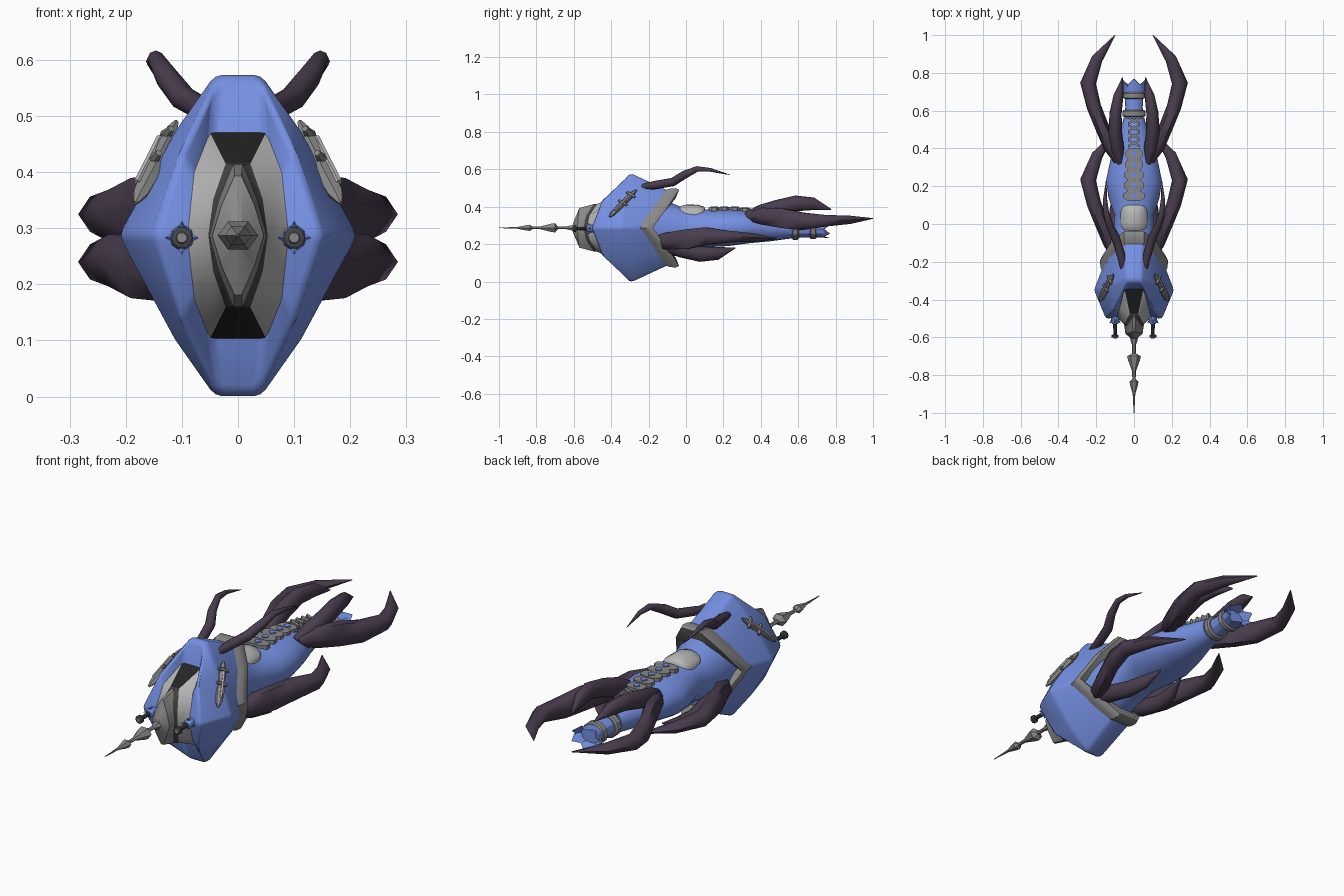
import bpy, bmesh, math
from mathutils import Vector

if "Cube" in bpy.data.objects:
    bpy.data.objects.remove(bpy.data.objects["Cube"])

def mat(name, r, g, b):
    m = bpy.data.materials.new(name)
    m.diffuse_color = (r, g, b, 1)
    m.use_nodes = True
    m.node_tree.nodes["Principled BSDF"].inputs["Base Color"].default_value = m.diffuse_color
    return m

BLUE = mat("blue_shell", .18, .28, .77)
PURPLE = mat("dark_purple", .068, .047, .077)
GREY = mat("mid_grey", .25, .25, .25)
LIGHT = mat("light_grey", .47, .47, .47)
BLACK = mat("near_black", .018, .018, .018)
DARK = mat("dark_grey", .06, .06, .06)
MID = .287  # height of the body axis

def finish(name, bm, mats, mirror=False, angle=35):
    bmesh.ops.recalc_face_normals(bm, faces=bm.faces[:])
    me = bpy.data.meshes.new(name)
    bm.to_mesh(me)
    bm.free()
    for m in mats:
        me.materials.append(m)
    ob = bpy.data.objects.new(name, me)
    bpy.context.collection.objects.link(ob)
    if mirror:
        ob.modifiers.new("mirror", 'MIRROR')
    bpy.ops.object.select_all(action='DESELECT')
    ob.select_set(True)
    bpy.context.view_layer.objects.active = ob
    if angle:
        bpy.ops.object.shade_smooth_by_angle(angle=math.radians(angle))
    return ob

def loft(name, rings, mats, rule=None, caps=True, closed=False, mirror=False, angle=35):
    """Skin a list of rings; rule(ring, side) picks the material slot."""
    bm = bmesh.new()
    vs = [[bm.verts.new(p) for p in r] for r in rings]
    n = len(rings[0])
    for i in range(len(vs) if closed else len(vs) - 1):
        a, b = vs[i], vs[(i + 1) % len(vs)]
        for j in range(n):
            k = (j + 1) % n
            f = bm.faces.new((a[j], a[k], b[k], b[j]))
            f.material_index = rule(i, j) if rule else 0
    if caps and not closed:
        bm.faces.new(vs[0])
        bm.faces.new(vs[-1])
    return finish(name, bm, mats, mirror, angle)

def sym(quarter):
    """Ring from upper right points (x, height above axis, y), last one on the axis."""
    q = [(x, y, MID + h) for x, h, y in quarter]
    half = q + [(x, y, 2 * MID - z) for x, y, z in q[-2::-1]]
    return half + [(-x, y, z) for x, y, z in reversed(half)]

def scaled(quarter, s, dy):
    return [(x * s, h * s, y + dy) for x, h, y in quarter]

def ellipse(y, rx, z0, z1, n=20):
    c, r = (z0 + z1) / 2, (z1 - z0) / 2
    return [(rx * math.cos(t), y, c + r * math.sin(t))
            for t in (2 * math.pi * i / n for i in range(n))]

def tube(name, pts, m, mirror=True, n=8, angle=50):
    """Tapered limb along (x, y, z, side radius, up radius) points."""
    P = [Vector(p[:3]) for p in pts]
    rings = []
    for i, p in enumerate(P):
        t = (P[min(i + 1, len(P) - 1)] - P[max(i - 1, 0)]).normalized()
        s = t.cross(Vector((0, 0, 1))).normalized()
        u = s.cross(t)
        rings.append([p + s * pts[i][3] * math.cos(a) + u * pts[i][4] * math.sin(a)
                      for a in (2 * math.pi * k / n for k in range(n))])
    return loft(name, rings, [m], mirror=mirror, angle=angle)

def lathe(name, prof, m, x=0, z=MID, n=10, flat=1, mirror=False):
    rings = [[(x + r * math.cos(a), y, z + flat * r * math.sin(a))
              for a in (2 * math.pi * k / n for k in range(n))] for y, r in prof]
    return loft(name, rings, [m], mirror=mirror, angle=30)

# Faceted head shell with softened edges, open at the front
rim = [(.05, .184, -.345), (.078, .113, -.45), (.09, 0, -.495)]
brow = [(.037, .278, -.315), (.102, .145, -.455), (.15, 0, -.505)]
wide = [(.042, .289, -.29), (.113, .187, -.32), (.215, 0, -.35)]
collar = [(.05, .198, -.115), (.115, .115, -.17), (.168, 0, -.255)]
shell = [sym(rim), sym(brow), sym(wide), sym(scaled(collar, .98, .03))]
head = loft("head_shell", shell, [BLUE], caps=False, angle=60)
bev = head.modifiers.new("soft_edges", 'BEVEL')
bev.width, bev.segments, bev.angle_limit = .012, 2, math.radians(20)

# Nose: light cheeks, black slots above and below, dark border and grey lens
lens_back = [(.022, .128, -.475), (.044, .065, -.515), (.053, 0, -.53)]
lens_edge = [(.008, .126, -.495), (.033, .064, -.535), (.050, 0, -.548)]
lens_front = [(.006, .106, -.57), (.029, .055, -.577), (.046, 0, -.58)]
lens_tip = [(.004, .035, -.60), (.008, .02, -.605), (.012, 0, -.61)]
def nose_rule(i, j):
    if i == 0:
        return 1 if j in (4, 9) else 0
    return 2 if i == 1 else 3
loft("nose", [sym(q) for q in (rim, lens_back, lens_edge, lens_front, lens_tip, scaled(lens_tip, .02, -.01))],
     [LIGHT, BLACK, DARK, GREY], nose_rule, caps=False, angle=40)

# Barbed spike
lathe("nose_spike", [(-.58, .024), (-.62, .018), (-.64, .010), (-.685, .010), (-.70, .036),
                     (-.72, .032), (-.78, .010), (-.82, .009), (-.835, .024), (-.855, .02),
                     (-.90, .007), (-1.0, .002)], GREY, n=6, flat=.8)

# Chevron collar with a ridge
loft("collar", [sym(scaled(collar, s, d)) for s, d in
                ((.93, .0), (1.0, -.005), (1.06, .03), (1.07, .062), (1.03, .078), (.80, .06))],
     [GREY], closed=True, angle=30)

# Tapering body: y, half width, bottom, top
BODY = [(-.20, .13, .13, .45), (-.10, .125, .14, .43), (-.03, .108, .16, .40),
        (.05, .105, .18, .385), (.14, .135, .185, .385), (.23, .148, .19, .388),
        (.34, .125, .205, .38), (.45, .085, .215, .36), (.56, .055, .23, .34)]
loft("body", [ellipse(*b) for b in BODY], [BLUE], angle=50)

def top(y):
    for a, b in zip(BODY, BODY[1:]):
        if a[0] <= y <= b[0]:
            return a[3] + (b[3] - a[3]) * (y - a[0]) / (b[0] - a[0])
    return BODY[-1][3]

# Tail tube with a jagged flared mouth
tail = [ellipse(y, r, .28 - h, .28 + h, 12) for y, r, h in
        ((.55, .05, .05), (.62, .046, .045), (.68, .05, .043), (.74, .066, .046))]
lip = [(x, y + (.025 if k % 2 else -.015), z) for k, (x, y, z) in enumerate(ellipse(.745, .074, .232, .328, 12))]
loft("tail", tail + [lip, ellipse(.715, .05, .245, .315, 12)], [BLUE], angle=30)
for k, (y, r) in enumerate(((.585, .062), (.68, .058))):
    lathe("tail_band_%d" % k, [(y - .018, r - .008), (y - .012, r), (y + .012, r), (y + .018, r - .008)],
          GREY, z=.28, n=12, flat=.92)

# Forked tentacles: rear pair, then the same pair moved forward and flipped
OUTER = [(.085, .33, .347, .02, .022), (.12, .41, .35, .042, .052), (.172, .52, .338, .037, .06),
         (.212, .62, .322, .038, .054), (.243, .745, .325, .042, .036),
         (.195, .875, .33, .03, .025), (.10, 1.0, .337, .002, .002)]
INNER = [(.075, .32, .35, .015, .02), (.09, .40, .365, .038, .045), (.10, .49, .393, .036, .044),
         (.097, .59, .418, .032, .042), (.082, .68, .415, .026, .034), (.06, .775, .385, .003, .003)]
for part, path, n in (("outer", OUTER, 6), ("inner", INNER, 8)):
    tube("rear_%s_tentacle" % part, path, PURPLE, n=n, angle=65)
    tube("front_%s_tentacle" % part, [(x, y - .512, .565 - z, a, b) for x, y, z, a, b in path],
         PURPLE, n=n, angle=65)

# Upper horns
tube("horn", [(.05, -.27, .50, .012, .012), (.068, -.17, .515, .022, .022), (.098, -.07, .532, .023, .023),
              (.128, -.01, .57, .02, .022), (.147, .06, .602, .015, .015), (.153, .13, .597, .011, .01),
              (.147, .235, .57, .001, .001)], PURPLE)

# Oval back plate
loft("back_plate", [[(s * x, .03 + s * y, z + .06 * (1 - s) - 4.5 * (s * x) ** 2)
                     for x, y in ((.072 * math.copysign(abs(math.cos(a)) ** .6, math.cos(a)),
                                   .072 * math.copysign(abs(math.sin(a)) ** .6, math.sin(a)))
                                  for a in (2 * math.pi * k / 20 for k in range(20)))]
                    for s, z in ((1, .36), (1, .392), (.9, .395), (.4, .376))], [LIGHT], angle=40)

# Spine: lobed plates with blue diamonds, then crossed straps
def slab(name, pts, z, h, m):
    loft(name, [[(x, y, z) for x, y in pts], [(x, y, z + h) for x, y in pts]], [m], angle=0)
for i in range(5):
    y = .15 + i * .055
    w = .056 - .003 * i
    slab("spine_plate_%d" % i, [(w, y - .012), (w, y + .012), (.03, y + .029), (-.03, y + .029),
                                (-w, y + .012), (-w, y - .012), (-.03, y - .029), (.03, y - .029)],
         top(y) - .035, .045, GREY)
    slab("spine_gem_%d" % i, [(.018, y), (0, y + .02), (-.018, y), (0, y - .02)], top(y), .015, BLUE)
for i in range(4):
    y = .405 + i * .04
    for s in (-1, 1):
        slab("spine_strap_%d_%d" % (i, s), [(-.032 * s, y), (-.032 * s, y + .013), (.032 * s, y + .045),
                                            (.032 * s, y + .032)], top(y) - .03, .042, GREY)

# Side guns beside the nose
lathe("gun_base", [(-.47, .02), (-.495, .022), (-.52, .02), (-.53, .014)], BLUE, .10, .283, mirror=True)
lathe("gun_barrel", [(-.51, .011), (-.585, .009), (-.588, .019), (-.60, .019), (-.602, .012)],
      DARK, .10, .283, mirror=True)
lathe("gun_muzzle", [(-.60, .011), (-.606, .009)], GREY, .10, .283, mirror=True)
for k in range(4):
    a = math.pi * k / 2
    c, s = math.cos(a), math.sin(a)
    tube("gun_fin_%d" % k, [(.10 + .015 * c, -.51, .283 + .015 * s, .008, .008),
                            (.10 + .029 * c, -.525, .283 + .029 * s, .001, .001)], BLUE, n=4)

# Grey fittings on the upper cheeks
A, B = Vector((.183, -.41, .345)), Vector((.110, -.265, .49))
def on(t, w=.013, h=.012, off=0):
    p = A.lerp(B, t) + Vector((.8, -.1, .5)) * off
    return (p.x, p.y, p.z, w, h)
tube("cheek_fitting", [on(0, .004, .004), on(.12, .016, .013), on(.4, .02, .014), on(.5, .012, .012),
                       on(.7, .018, .016), on(.9, .012, .01), on(1, .004, .004)], GREY, n=6)
tube("cheek_rod", [on(.2, .007, .007, .014), on(.75, .007, .007, .014)], LIGHT, n=6)
side = Vector((.35, .75, -.45)) * .03
for k, t in enumerate((.5, .8)):
    p = Vector(on(t, off=.006)[:3])
    a, b = p - side, p + side
    tube("cheek_bar_%d" % k, [(*a, .006, .006), (*p, .012, .012), (*b, .006, .006)], GREY, n=6)
